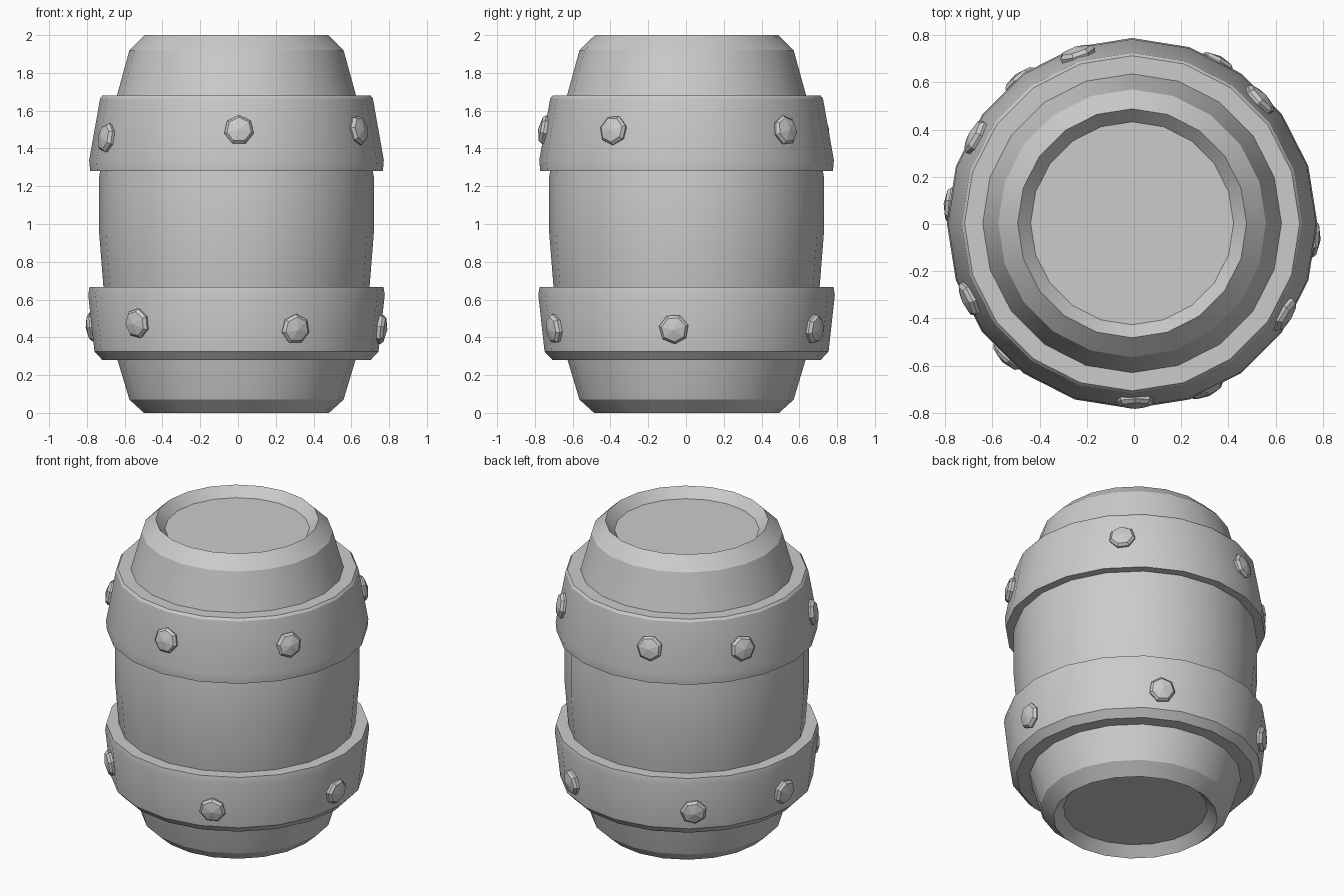
import bpy, bmesh, math
from mathutils import Vector, Matrix

if "Cube" in bpy.data.objects:
    bpy.data.objects.remove(bpy.data.objects["Cube"])

SIDES = 20
CX, CY = -0.008, 0.003


def make_object(name, bm, smooth=True):
    bmesh.ops.recalc_face_normals(bm, faces=bm.faces)
    mesh = bpy.data.meshes.new(name)
    bm.to_mesh(mesh)
    bm.free()
    ob = bpy.data.objects.new(name, mesh)
    ob.location = (CX, CY, 0)
    bpy.context.collection.objects.link(ob)
    if smooth:
        bpy.ops.object.select_all(action='DESELECT')
        ob.select_set(True)
        bpy.context.view_layer.objects.active = ob
        bpy.ops.object.shade_smooth_by_angle(angle=math.radians(25))
    return ob


def lathe(name, profile, closed):
    """Spin (radius, z) points; a closed profile makes a ring, an open one gets end caps."""
    bm = bmesh.new()
    rings = [[bm.verts.new((r * math.cos(a), r * math.sin(a), z))
              for a in (2 * math.pi * i / SIDES for i in range(SIDES))]
             for r, z in profile]
    pairs = list(zip(rings, rings[1:]))
    if closed:
        pairs.append((rings[-1], rings[0]))
    else:
        bm.faces.new(rings[0])
        bm.faces.new(rings[-1])
    for a, b in pairs:
        for i in range(SIDES):
            j = (i + 1) % SIDES
            bm.faces.new((a[i], a[j], b[j], b[i]))
    return make_object(name, bm)


def rivets(name, spots, z, radius, slope):
    """Seven-sided faceted studs; slope is dr/dz of the band face."""
    bm = bmesh.new()
    n = 7
    for k, (deg, dz) in enumerate(spots):
        a = math.radians(deg)
        out = Vector((math.cos(a), math.sin(a), -slope)).normalized()
        side = Vector((-math.sin(a), math.cos(a), 0))
        up = out.cross(side)
        r = radius + slope * dz
        base = Vector((r * math.cos(a), r * math.sin(a), z + dz))
        rings = []
        for rad, h in ((0.07, -0.03), (0.08, 0.012), (0.066, 0.028)):
            rings.append([bm.verts.new(base + out * h + rad * (
                side * math.sin(t) + up * math.cos(t)))
                for t in (2 * math.pi * i / n + k * 0.4 for i in range(n))])
        tip = bm.verts.new(base + out * 0.042)
        bm.faces.new(rings[0])
        for i in range(n):
            j = (i + 1) % n
            for p, q in zip(rings, rings[1:]):
                bm.faces.new((p[i], p[j], q[j], q[i]))
            bm.faces.new((rings[-1][i], rings[-1][j], tip))
    return make_object(name, bm, smooth=False)


# Barrel body with recessed ends
lathe("barrel_body", [
    (0.43, 0.06), (0.49, 0.0), (0.567, 0.07), (0.63, 0.28), (0.704, 0.66),
    (0.727, 0.95), (0.727, 1.25), (0.69, 1.48), (0.633, 1.68),
    (0.567, 1.92), (0.485, 2.0), (0.43, 1.94)], closed=False)

# Metal hoops
lathe("upper_hoop", [
    (0.61, 1.68), (0.71, 1.68), (0.722, 1.665), (0.78, 1.338),
    (0.775, 1.28), (0.70, 1.28)], closed=True)
lathe("lower_hoop", [
    (0.61, 0.28), (0.71, 0.28), (0.752, 0.325), (0.785, 0.625),
    (0.778, 0.667), (0.685, 0.667)], closed=True)

# Rivets on each hoop
rivets("upper_rivets", [(271, 0.0), (329, 0.0), (44, 0.0), (108, 0.0),
                        (151, -0.02), (205, -0.04)], 1.495, 0.745, -0.177)
rivets("lower_rivets", [(294, 0.0), (355, 0.0), (62, 0.0), (128, 0.0),
                        (174, 0.01), (227, 0.03)], 0.445, 0.76, 0.11)
